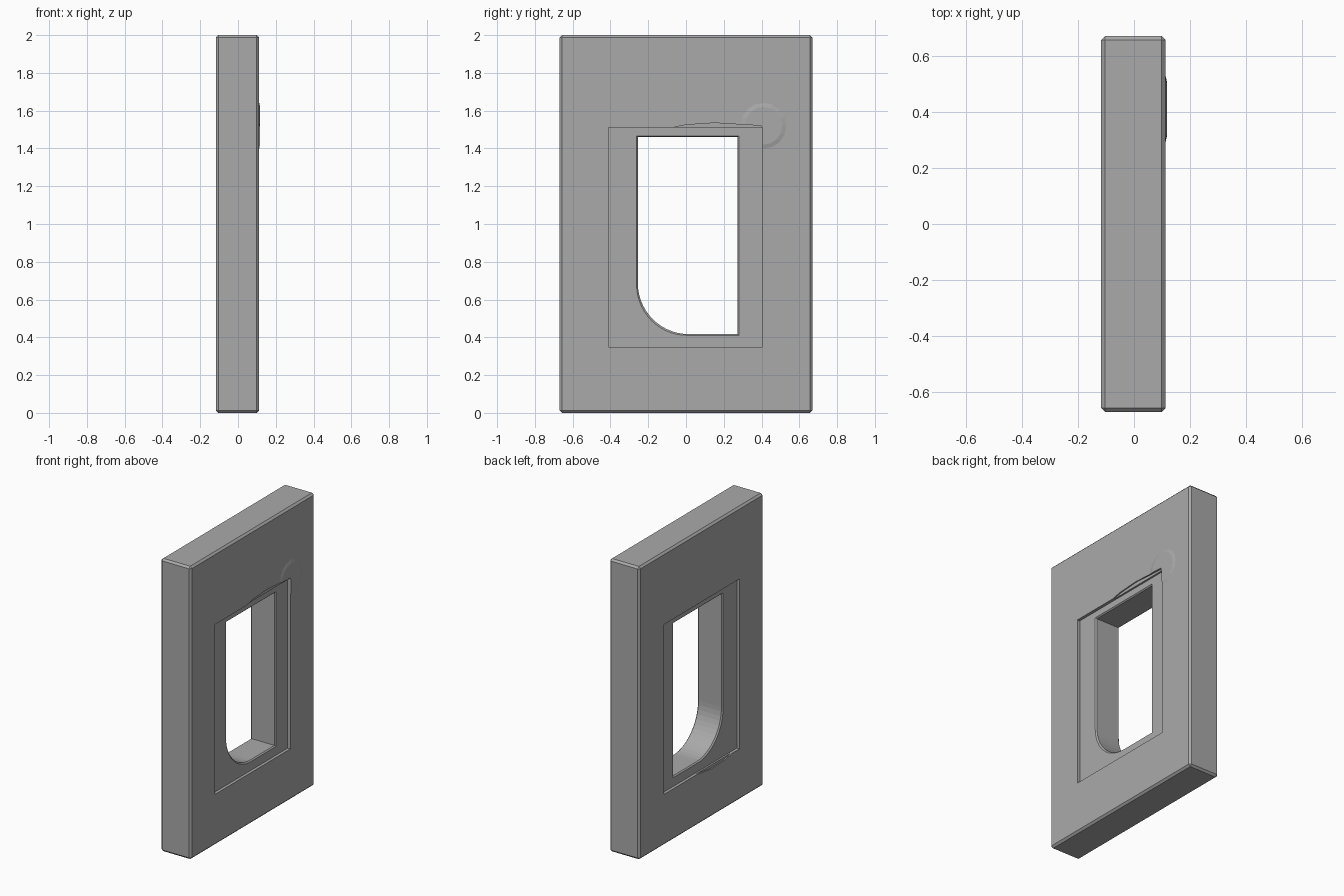
import bpy, bmesh, math
from mathutils import Matrix

cube = bpy.data.objects.get("Cube")
if cube:
    bpy.data.objects.remove(cube, do_unlink=True)

grey = bpy.data.materials.new("stone_grey")
grey.use_nodes = True
colour = (0.4, 0.4, 0.4, 1)
grey.diffuse_color = colour
grey.node_tree.nodes["Principled BSDF"].inputs["Base Color"].default_value = colour


def rect(y0, y1, z0, z1):
    return [(y0, z0), (y1, z0), (y1, z1), (y0, z1)]


def prism(name, outline, x0, x1, grow=0):
    """Extrude a y-z outline from x0 to x1; grow widens the far end about its centre."""
    bm = bmesh.new()
    cy = (min(p[0] for p in outline) + max(p[0] for p in outline)) / 2
    cz = (min(p[1] for p in outline) + max(p[1] for p in outline)) / 2
    near = [bm.verts.new((x0, y, z)) for y, z in outline]
    far = [bm.verts.new((x1, y + math.copysign(grow, y - cy), z + math.copysign(grow, z - cz)))
           for y, z in outline]
    n = len(outline)
    bm.faces.new(near)
    bm.faces.new(far[::-1])
    for i in range(n):
        j = (i + 1) % n
        bm.faces.new((near[i], far[i], far[j], near[j]))
    bmesh.ops.recalc_face_normals(bm, faces=bm.faces)
    return finish(name, bm)


def finish(name, bm):
    mesh = bpy.data.meshes.new(name)
    bm.to_mesh(mesh)
    bm.free()
    mesh.materials.append(grey)
    obj = bpy.data.objects.new(name, mesh)
    bpy.context.collection.objects.link(obj)
    return obj


def combine(target, tool, operation):
    """Apply a boolean, then remove the helper."""
    mod = target.modifiers.new("boolean", 'BOOLEAN')
    mod.operation = operation
    mod.solver = 'EXACT'
    mod.object = tool
    bpy.context.view_layer.objects.active = target
    bpy.ops.object.modifier_apply(modifier=mod.name)
    bpy.data.objects.remove(tool, do_unlink=True)


BACK, FRONT = -0.117, 0.112
DEPTH = 0.02

# Slab with chamfered edges
slab = prism("wall_slab", rect(-0.67, 0.67, 0, 2), BACK, FRONT)
bm = bmesh.new()
bm.from_mesh(slab.data)
bmesh.ops.bevel(bm, geom=bm.edges[:], offset=0.013, segments=1, affect='EDGES')
bm.to_mesh(slab.data)
bm.free()

# Shallow swelling beside the recess
bm = bmesh.new()
bmesh.ops.create_cone(bm, cap_ends=True, segments=16, radius1=0.23, radius2=0.1, depth=0.03,
                      matrix=Matrix.Translation((FRONT - 0.01, 0.41, 1.52))
                      @ Matrix.Rotation(math.pi / 2, 4, 'Y'))
combine(slab, finish("swelling", bm), 'UNION')

# Square recess on both broad faces
panel = rect(-0.41, 0.405, 0.35, 1.51)
combine(slab, prism("front_recess", panel, FRONT - DEPTH, FRONT + 0.1), 'DIFFERENCE')
combine(slab, prism("back_recess", panel, BACK + DEPTH, BACK - 0.1), 'DIFFERENCE')

# Worn hollows along the recess rims
worn_top = [(-0.12, 1.5), (0.4, 1.5), (0.4, 1.52), (0.15, 1.535), (0, 1.525)]
worn_low = [(-0.38, 0.36), (-0.25, 0.335), (-0.1, 0.33), (0.12, 0.36)]
combine(slab, prism("worn_top", worn_top, FRONT - 0.008, FRONT + 0.1), 'DIFFERENCE')
combine(slab, prism("worn_low", worn_low, BACK + 0.008, BACK - 0.1), 'DIFFERENCE')

# Through opening with one rounded lower corner
Y0, Y1, Z0, Z1, R = -0.255, 0.273, 0.417, 1.46, 0.27
corner = [(Y0 + R - R * math.cos(a), Z0 + R - R * math.sin(a))
          for a in (math.pi / 2 * i / 14 for i in range(15))]
opening = corner + [(Y1, Z0), (Y1, Z1), (Y0, Z1)]
combine(slab, prism("opening", opening, -0.3, 0.3), 'DIFFERENCE')

# Small chamfer around the opening mouths
for x, out in ((FRONT - DEPTH, 1), (BACK + DEPTH, -1)):
    combine(slab, prism("mouth", opening, x - out * 0.008, x + out * 0.008, grow=0.014),
            'DIFFERENCE')
